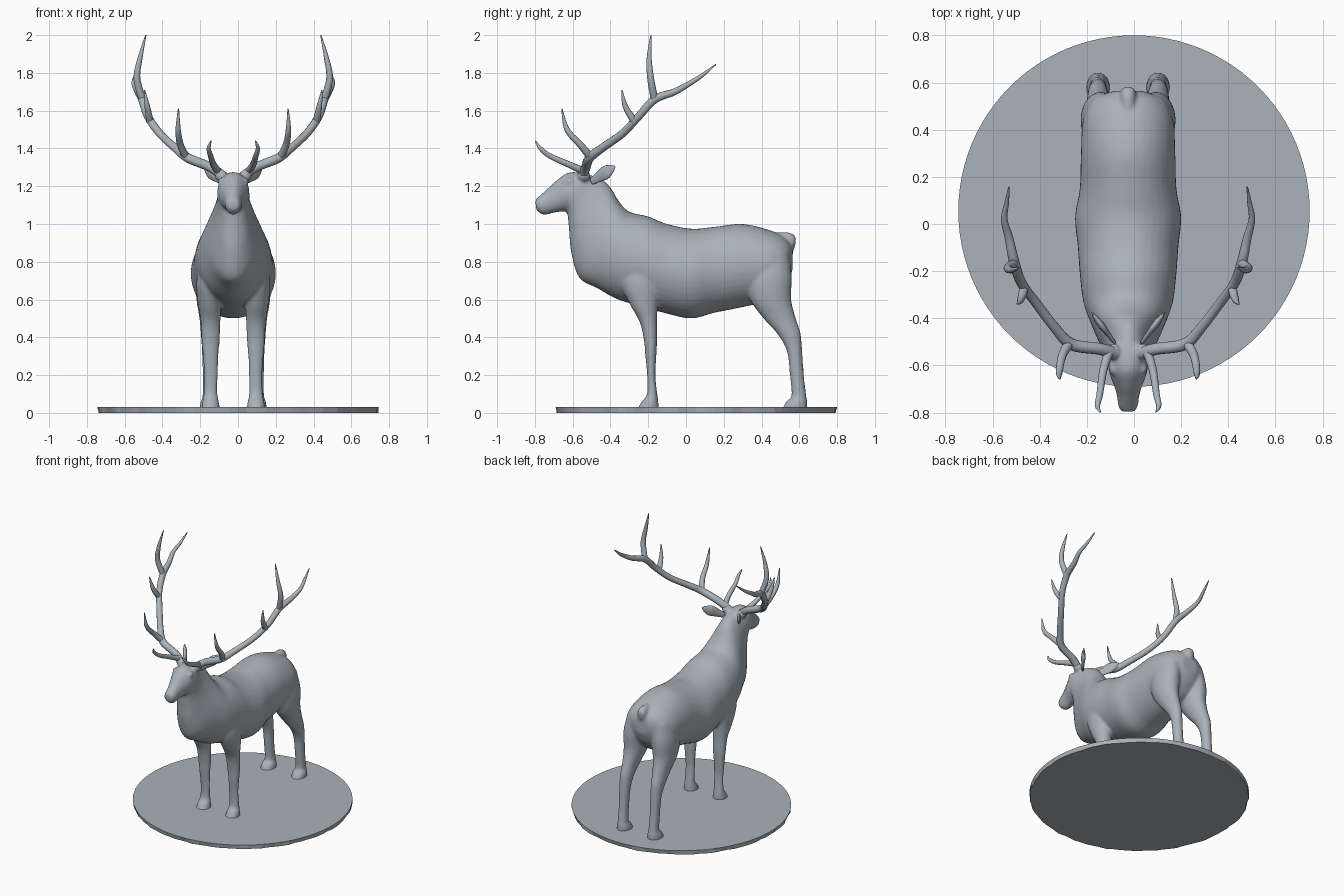
import bpy, bmesh, math, random
from mathutils import Vector, Matrix

random.seed(4)
CX = -0.025  # the animal stands slightly left of the disc centre

stone = bpy.data.materials.new("blue grey stone")
stone.diffuse_color = (0.40, 0.45, 0.49, 1)


def spline(rows, steps=5):
    """Catmull-Rom interpolation through rows of numbers."""
    out = []
    for i in range(len(rows) - 1):
        p = [rows[max(i - 1, 0)], rows[i], rows[i + 1], rows[min(i + 2, len(rows) - 1)]]
        for k in range(steps):
            t = k / steps
            out.append([0.5 * (2 * b + (c - a) * t + (2 * a - 5 * b + 4 * c - d) * t * t
                               + (3 * b - a - 3 * c + d) * t ** 3) for a, b, c, d in zip(*p)])
    out.append(list(rows[-1]))
    return out


def loft(bm, sections, n=28):
    """Closed skin over oval sections given as (centre, half axis, half axis)."""
    rings = []
    for c, u, v in sections:
        ring = []
        for i in range(n):
            a = 2 * math.pi * i / n
            ring.append(bm.verts.new(c + u * math.sin(a) + v * math.cos(a)))
        rings.append(ring)
    for r, s in zip(rings, rings[1:]):
        for i in range(n):
            j = (i + 1) % n
            bm.faces.new((r[i], r[j], s[j], s[i]))
    bm.faces.new(rings[0])
    bm.faces.new(rings[-1])


def ball(bm, loc, size):
    m = Matrix.Translation(loc) @ Matrix.Diagonal((*size, 1))
    bmesh.ops.create_uvsphere(bm, u_segments=20, v_segments=12, radius=1, matrix=m)


def finish(bm, name):
    bmesh.ops.recalc_face_normals(bm, faces=bm.faces)
    me = bpy.data.meshes.new(name)
    bm.to_mesh(me)
    bm.free()
    ob = bpy.data.objects.new(name, me)
    bpy.context.collection.objects.link(ob)
    me.materials.append(stone)
    return ob


# Body, neck and head: top y, top z, bottom y, bottom z, half width
trunk = [
    (0.565, 0.88, 0.565, 0.76, 0.06), (0.53, 0.925, 0.53, 0.68, 0.14),
    (0.45, 0.965, 0.45, 0.60, 0.19), (0.30, 1.0, 0.30, 0.56, 0.20),
    (0.15, 0.985, 0.15, 0.53, 0.205), (0.03, 0.975, 0.03, 0.50, 0.225),
    (-0.10, 1.0, -0.10, 0.525, 0.213), (-0.20, 1.04, -0.22, 0.56, 0.205),
    (-0.30, 1.065, -0.36, 0.60, 0.19), (-0.355, 1.12, -0.47, 0.66, 0.16),
    (-0.39, 1.18, -0.565, 0.715, 0.128), (-0.43, 1.225, -0.608, 0.85, 0.10),
    (-0.48, 1.25, -0.62, 0.98, 0.086), (-0.55, 1.27, -0.63, 1.06, 0.085),
    (-0.62, 1.273, -0.655, 1.065, 0.078), (-0.68, 1.235, -0.70, 1.06, 0.058),
    (-0.735, 1.185, -0.735, 1.05, 0.046), (-0.775, 1.15, -0.765, 1.052, 0.042),
    (-0.798, 1.13, -0.793, 1.075, 0.028)]
# Legs: z, front y, back y, x offset, half width
front_leg = [
    (0.85, -0.34, -0.14, 0.10, 0.07), (0.70, -0.35, -0.13, 0.12, 0.075),
    (0.58, -0.30, -0.148, 0.125, 0.062), (0.48, -0.245, -0.153, 0.12, 0.052),
    (0.38, -0.222, -0.153, 0.12, 0.048), (0.30, -0.215, -0.157, 0.12, 0.041),
    (0.20, -0.206, -0.162, 0.118, 0.036), (0.10, -0.207, -0.152, 0.12, 0.037),
    (0.06, -0.235, -0.146, 0.12, 0.044), (0.015, -0.26, -0.144, 0.12, 0.05)]
hind_leg = [
    (0.85, 0.36, 0.545, 0.09, 0.08), (0.72, 0.32, 0.56, 0.115, 0.085),
    (0.60, 0.34, 0.557, 0.12, 0.075), (0.50, 0.41, 0.582, 0.125, 0.054),
    (0.42, 0.482, 0.607, 0.128, 0.044), (0.33, 0.533, 0.615, 0.128, 0.038),
    (0.20, 0.55, 0.624, 0.128, 0.034), (0.09, 0.558, 0.637, 0.127, 0.036),
    (0.06, 0.53, 0.642, 0.127, 0.046), (0.015, 0.508, 0.642, 0.127, 0.051)]

bm = bmesh.new()
loft(bm, [(Vector((CX, (ty + by) / 2, (tz + bz) / 2)), Vector((w, 0, 0)),
           Vector((0, (ty - by) / 2, (tz - bz) / 2))) for ty, tz, by, bz, w in spline(trunk)], 40)
for s in (-1, 1):
    for leg in (front_leg, hind_leg):
        loft(bm, [(Vector((CX + s * x, (f + b) / 2, z)), Vector((w, 0, 0)), Vector((0, (b - f) / 2, 0)))
                  for z, f, b, x, w in spline(leg)])
    ball(bm, (CX + s * 0.062, -0.615, 1.225), (0.02, 0.025, 0.02))  # eye and brow
    ball(bm, (CX + s * 0.065, -0.54, 1.255), (0.035, 0.035, 0.03))  # antler root
# Tail and belly bump
loft(bm, [(Vector((CX, y, z)), Vector((r, 0, 0)), Vector((0, r * 0.6, r * 0.8)))
          for y, z, r in spline([(0.47, 0.94, 0.02), (0.53, 0.93, 0.03),
                                 (0.562, 0.90, 0.033), (0.565, 0.855, 0.015)])])
ball(bm, (CX, 0.25, 0.575), (0.025, 0.05, 0.022))
body = finish(bm, "deer_body")
mod = body.modifiers.new("fuse", 'REMESH')
mod.mode = 'VOXEL'
mod.voxel_size = 0.009
mod.use_smooth_shade = True
mod = body.modifiers.new("soften", 'SMOOTH')
mod.factor = 0.5
mod.iterations = 6

# Ears: flattened leaf shapes pointing out and back
for s, side in ((-1, "left"), (1, "right")):
    bm = bmesh.new()
    a, b = Vector((CX + s * 0.06, -0.50, 1.225)), Vector((CX + s * 0.155, -0.375, 1.305))
    d = (b - a).normalized()
    thin = d.cross(Vector((0, 0, 1))).normalized()
    wide = d.cross(thin)
    loft(bm, [(a.lerp(b, t), thin * w * 0.4, wide * w) for t, w in
              spline([(0, 0.018), (0.3, 0.028), (0.6, 0.037), (0.85, 0.022), (1, 0.003)])], 16)
    ear = finish(bm, side + "_ear")
    ear.data.polygons.foreach_set("use_smooth", [True] * len(ear.data.polygons))

# Antlers: x offset, y, z, radius
tines = [
    # main beam running back
    [(0.05, -0.55, 1.25, 0.027), (0.12, -0.53, 1.30, 0.025), (0.24, -0.51, 1.35, 0.025),
     (0.31, -0.44, 1.405, 0.022), (0.39, -0.335, 1.48, 0.021), (0.452, -0.25, 1.57, 0.021),
     (0.482, -0.165, 1.66, 0.022), (0.505, -0.06, 1.70, 0.018), (0.525, 0.02, 1.745, 0.014),
     (0.515, 0.09, 1.79, 0.010), (0.505, 0.158, 1.845, 0.003)],
    # upright top tine
    [(0.48, -0.165, 1.655, 0.02), (0.51, -0.187, 1.77, 0.018),
     (0.493, -0.195, 1.88, 0.013), (0.463, -0.185, 2.0, 0.003)],
    # brow tine
    [(0.08, -0.54, 1.28, 0.02), (0.105, -0.62, 1.315, 0.017), (0.12, -0.72, 1.36, 0.014),
     (0.13, -0.77, 1.40, 0.011), (0.118, -0.797, 1.44, 0.003)],
    # second tine
    [(0.25, -0.505, 1.355, 0.021), (0.28, -0.56, 1.42, 0.018),
     (0.292, -0.63, 1.50, 0.014), (0.29, -0.657, 1.61, 0.003)],
    # third tine
    [(0.44, -0.27, 1.54, 0.02), (0.455, -0.32, 1.62, 0.015), (0.47, -0.34, 1.71, 0.003)]]
for s, side in ((-1, "left"), (1, "right")):
    cu = bpy.data.curves.new(side + "_antler", 'CURVE')
    cu.dimensions = '3D'
    cu.bevel_depth = 1.0
    cu.bevel_resolution = 4
    cu.use_fill_caps = True
    for pts in tines:
        rows = spline(pts, 6)
        sp = cu.splines.new('POLY')
        sp.points.add(len(rows) - 1)
        for p, (x, y, z, r) in zip(sp.points, rows):
            p.co = (CX + s * x, y, z, 1)
            p.radius = r
        sp.use_smooth = True
    cu.materials.append(stone)
    bpy.context.collection.objects.link(bpy.data.objects.new(side + "_antler", cu))

# Base disc with a slightly chipped lower rim
bm = bmesh.new()
bmesh.ops.create_cone(bm, cap_ends=True, segments=96, radius1=0.745, radius2=0.745, depth=0.03,
                      matrix=Matrix.Translation((0, 0, 0.015)))
for v in bm.verts:
    if v.co.z < 0.01:
        k = random.uniform(0.985, 1.0)
        v.co.x *= k
        v.co.y *= k
    v.co.y += 0.055
finish(bm, "base_disc")
